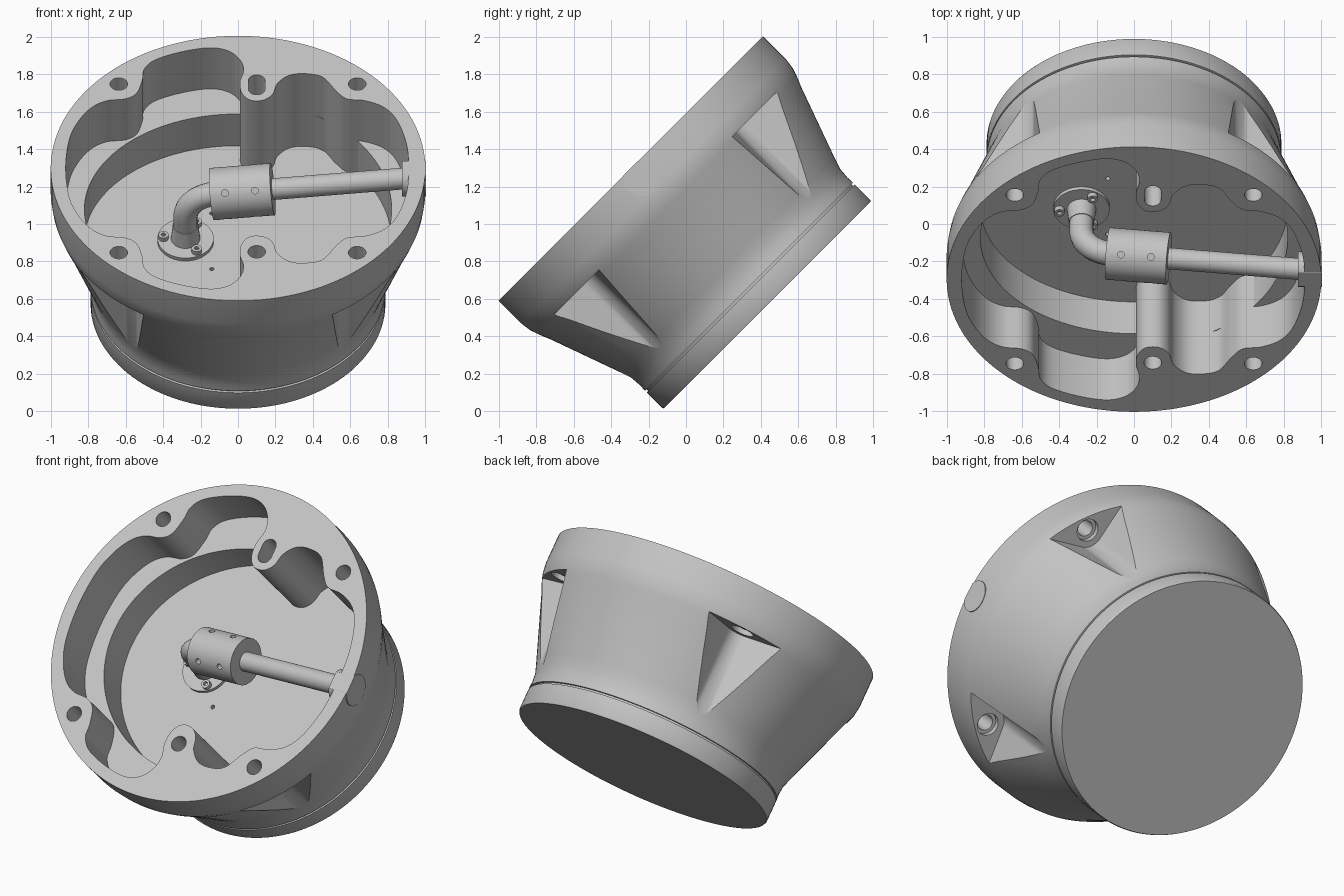
import bpy, bmesh
from math import pi, cos, sin, radians, hypot
from mathutils import Matrix, Vector

if "Cube" in bpy.data.objects:
    bpy.data.objects.remove(bpy.data.objects["Cube"])

# Housing axis leans forward by 45 degrees
TILT = Matrix.Translation((0, 0.435, 0.567)) @ Matrix.Rotation(radians(45), 4, 'X')
TOP, LEDGE, FLOOR, CEILING = 1.033, 0.723, 0.483, 0.77

metal = bpy.data.materials.new("grey metal")
metal.use_nodes = True
metal.diffuse_color = (0.55, 0.55, 0.55, 1)
metal.node_tree.nodes["Principled BSDF"].inputs["Base Color"].default_value = metal.diffuse_color


def make(name, bm):
    bmesh.ops.remove_doubles(bm, verts=bm.verts, dist=1e-5)
    bmesh.ops.recalc_face_normals(bm, faces=bm.faces)
    mesh = bpy.data.meshes.new(name)
    bm.to_mesh(mesh)
    bm.free()
    ob = bpy.data.objects.new(name, mesh)
    bpy.context.collection.objects.link(ob)
    mesh.materials.append(metal)
    ob.matrix_world = TILT
    return ob


def loft(name, rings, place=Matrix()):
    """Stack rings of (points, height) into a closed solid."""
    bm = bmesh.new()
    loops = [[bm.verts.new(place @ Vector((x, y, h))) for x, y in pts] for pts, h in rings]
    for a, b in zip(loops, loops[1:]):
        for i in range(len(a)):
            j = (i + 1) % len(a)
            bm.faces.new((a[i], a[j], b[j], b[i]))
    bm.faces.new(loops[0])
    bm.faces.new(loops[-1])
    return make(name, bm)


def circle(r, x=0, y=0, n=32, stretch=0):
    pts = []
    for i in range(n):
        a = 2 * pi * (i + 0.5) / n
        pts.append((x + r * cos(a), y + r * sin(a) + (stretch if sin(a) > 0 else -stretch)))
    return pts


def rod(name, r, start, end, n=32):
    """Cylinder between two points."""
    start, end = Vector(start), Vector(end)
    axis = end - start
    place = Matrix.Translation(start) @ axis.to_track_quat('Z', 'Y').to_matrix().to_4x4()
    return loft(name, [(circle(r, n=n), 0), (circle(r, n=n), axis.length)], place)


def cut(ob, cutter):
    mod = ob.modifiers.new("cut", 'BOOLEAN')
    mod.operation, mod.solver, mod.object = 'DIFFERENCE', 'EXACT', cutter
    bpy.context.view_layer.objects.active = ob
    bpy.ops.object.modifier_apply(modifier=mod.name)
    bpy.data.objects.remove(cutter)


def spline(pts, steps=6):
    """Closed smooth curve through points."""
    out, n = [], len(pts)
    for i in range(n):
        a, b, c, d = (Vector(pts[(i + k) % n]) for k in (-1, 0, 1, 2))
        for s in range(steps):
            t = s / steps
            p = b + (c - a) * t / 2 + (a - 2.5 * b + 2 * c - d / 2) * t**2 \
                + (1.5 * (b - c) + (d - a) / 2) * t**3
            out.append((p.x, p.y))
    return out


# Turned housing body
profile = [(0.782, 0), (0.787, 0.01), (0.787, 0.125), (0.775, 0.126), (0.775, 0.138), (0.787, 0.139),
           (0.785, 0.18), (0.79, 0.24), (0.81, 0.3), (0.95, 0.69), (0.975, 0.75),
           (0.992, 0.8), (1, 0.86), (1, TOP)]
housing = loft("housing", [(circle(r, n=128), h) for r, h in profile])

# Scalloped cavity with a ledge
half = [(-.92, 0), (-.9, .22), (-.85, .36), (-.78, .46), (-.7, .51), (-.6, .525), (-.54, .57),
        (-.51, .67), (-.5, .75), (-.44, .82), (-.3, .88), (-.15, .91), (-.05, .885), (.01, .82),
        (.03, .74), (.01, .65), (.02, .57), (.065, .515), (.135, .515), (.185, .56), (.21, .64),
        (.27, .7), (.35, .715), (.45, .69), (.52, .59), (.58, .525), (.68, .51), (.78, .46),
        (.85, .36), (.9, .18), (.91, 0)]
outer = spline(half + [(x, -y) for x, y in half[-2:0:-1]])


def inward(p):
    x, y = p
    k = 1 / max(1, hypot(x / 0.82, y / (0.72 if x < 0.05 else 0.82)))
    return x * k, y * k


inner = [inward(p) for p in outer]
cut(housing, loft("cavity_cutter", [(inner, FLOOR), (inner, LEDGE), (outer, LEDGE), (outer, 1.2)]))

# Outer screw pockets, corner screw holes with counterbores
for k in range(4):
    turn = Matrix.Rotation(pi / 4 + k * pi / 2, 4, 'Z')
    tip = [(0.89 + 0.097 * cos(a), 0.097 * sin(a)) for a in
           (radians(142 + 76 * i / 12) for i in range(13))]
    wedge = [(1.1, 0.432)] + tip + [(1.1, -0.432)]
    cut(housing, loft("pocket_cutter", [(wedge, 0.2), (wedge, CEILING)], turn))
    hole, bore = circle(0.047, 0.9), circle(0.068, 0.9)
    cut(housing, loft("hole_cutter", [(bore, 0.7), (bore, 0.8), (hole, 0.8), (hole, 1.2)], turn))

# Middle hole, middle slot and small floor holes
for x, y, r, stretch, low in ((0.1, -0.63, 0.047, 0, 0.6), (0.1, 0.63, 0.045, 0.03, 0.6),
                              (-0.14, 0.21, 0.012, 0, 0.43), (-0.14, -0.21, 0.012, 0, 0.43)):
    ring = circle(r, x, y, stretch=stretch)
    cut(housing, loft("hole_cutter", [(ring, low), (ring, 1.2 if low > 0.5 else 0.6)]))

# Pipe plug, trimmed flush with the rim
plug = rod("pipe_plug", 0.095, (0.875, 0, 0.955), (1.003, 0, 0.955), 48)
trim = [(0.8, -0.2), (1.1, -0.2), (1.1, 0.2), (0.8, 0.2)]
cut(plug, loft("trim_cutter", [(trim, TOP + 0.001), (trim, 1.2)]))


# Pipe and coupling on one sloping line
def on_line(x):
    return Vector((x, 0, 0.854 + 0.115 * x))


parts = [housing, plug, rod("pipe", 0.058, on_line(0.1), on_line(0.9))]
coupling = rod("coupling", 0.14, on_line(-0.14), on_line(0.185), 48)
for x in (-0.07, 0.09):
    for k in range(4):
        a = pi / 4 + k * pi / 2
        out = Vector((0, cos(a), sin(a)))
        cut(coupling, rod("pin_cutter", 0.018, on_line(x) + out * 0.1, on_line(x) + out * 0.2, 16))
parts.append(coupling)

# Bent riser swept along a curve
curve = bpy.data.curves.new("elbow", 'CURVE')
curve.dimensions = '3D'
curve.bevel_depth, curve.bevel_resolution, curve.resolution_u = 0.065, 6, 16
curve.use_fill_caps = True
path = curve.splines.new('BEZIER')
path.bezier_points.add(2)
bend = [((-0.28, 0, 0.58), (0, 0, 0.03)), ((-0.28, 0, 0.67), (0, 0, 0.09)),
        ((-0.12, 0, 0.84), (0.09, 0, 0.01))]
for point, (co, pull) in zip(path.bezier_points, bend):
    point.co = co
    point.handle_left = Vector(co) - Vector(pull)
    point.handle_right = Vector(co) + Vector(pull)
elbow = bpy.data.objects.new("elbow", curve)
bpy.context.collection.objects.link(elbow)
curve.materials.append(metal)
elbow.matrix_world = TILT

# Floor flange, tapered socket and bolts
base = Matrix.Translation((-0.28, 0, FLOOR))
parts.append(loft("flange", [(circle(0.15, n=48), -0.01), (circle(0.15, n=48), 0.022)], base))
parts.append(loft("socket", [(circle(0.08), 0), (circle(0.068), 0.12)], base))
for k in range(3):
    a = pi / 3 + k * 2 * pi / 3
    ring, recess = (circle(r, 0.118 * cos(a), 0.118 * sin(a), 16) for r in (0.027, 0.013))
    parts.append(loft("flange_bolt", [(ring, 0), (ring, 0.05), (recess, 0.05), (recess, 0.03)], base))

# Smooth shading with sharp edges
bpy.ops.object.select_all(action='DESELECT')
for ob in parts:
    ob.select_set(True)
bpy.context.view_layer.objects.active = housing
bpy.ops.object.shade_smooth_by_angle(angle=radians(30))
